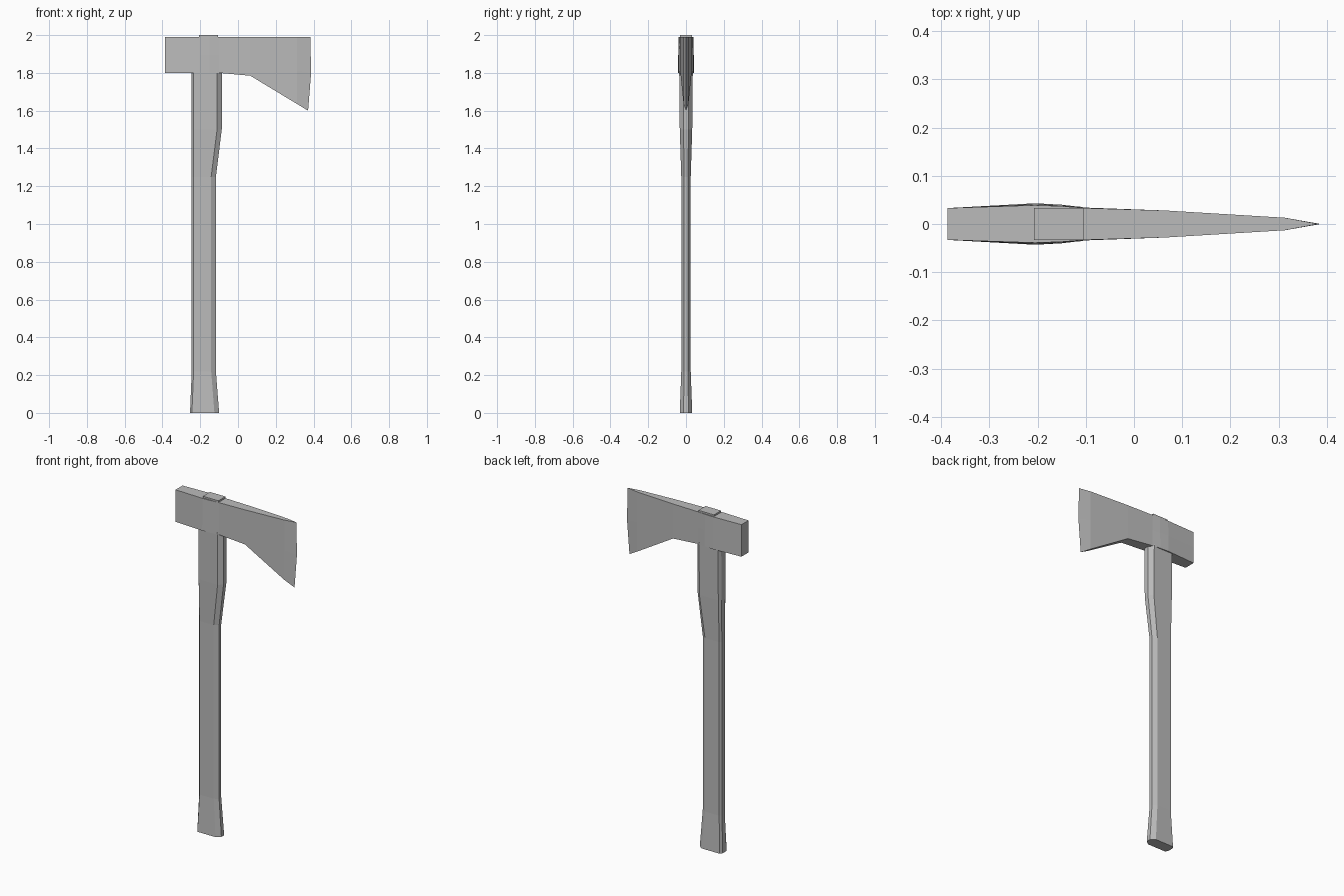
import bpy
import bmesh

cube = bpy.data.objects.get("Cube")
if cube:
    bpy.data.objects.remove(cube, do_unlink=True)

grey = bpy.data.materials.new("plain_grey")
grey.use_nodes = True
colour = (0.5, 0.5, 0.5, 1)
grey.diffuse_color = colour
grey.node_tree.nodes["Principled BSDF"].inputs["Base Color"].default_value = colour


def loft(name, rings):
    """Skin a row of equal-sized closed rings and cap both ends."""
    bm = bmesh.new()
    loops = [[bm.verts.new(p) for p in ring] for ring in rings]
    n = len(loops[0])
    for a, b in zip(loops, loops[1:]):
        for i in range(n):
            j = (i + 1) % n
            bm.faces.new((a[i], a[j], b[j], b[i]))
    bm.faces.new(loops[0])
    bm.faces.new(loops[-1])
    bmesh.ops.remove_doubles(bm, verts=bm.verts, dist=0.0001)
    bmesh.ops.recalc_face_normals(bm, faces=bm.faces)
    mesh = bpy.data.meshes.new(name)
    bm.to_mesh(mesh)
    bm.free()
    mesh.materials.append(grey)
    obj = bpy.data.objects.new(name, mesh)
    bpy.context.collection.objects.link(obj)
    return obj


# Axe head: x, bottom z, half thickness at the top and at the bottom
TOP = 1.99
stations = [
    (-0.387, 1.80, 0.033, 0.033),
    (-0.205, 1.80, 0.039, 0.043),
    (-0.15, 1.80, 0.037, 0.040),
    (-0.10, 1.80, 0.033, 0.034),
    (0.065, 1.785, 0.028, 0.028),
    (0.313, 1.635, 0.013, 0.013),
]
rings = []
for x, low, t, b in stations:
    mid = (low + TOP) / 2
    m = (t + b) / 2
    rings.append([(x, -b, low), (x, -m, mid), (x, -t, TOP),
                  (x, t, TOP), (x, m, mid), (x, b, low)])

# Cutting edge, slightly bowed and brought to a line
edge = [(0.371, 0, 1.60), (0.387, 0, 1.80), (0.383, 0, TOP)]
rings.append(edge + edge[::-1])
loft("axe_head", rings)

# Handle: z, back x, front x, half thickness
levels = [
    (0.0, -0.254, -0.100, 0.033),
    (0.22, -0.245, -0.117, 0.025),
    (1.25, -0.245, -0.117, 0.025),
    (1.50, -0.245, -0.086, 0.033),
    (1.81, -0.245, -0.086, 0.036),
]
rings = []
for z, back, front, w in levels:
    side = [(back, -w * 0.55), (back + 0.010, -w),
            (front - 0.025, -w), (front, -w * 0.4)]
    outline = side + [(x, -y) for x, y in reversed(side)]
    rings.append([(x, y, z) for x, y in outline])
loft("handle", rings)

# Handle tenon showing above the head
loft("handle_tenon", [
    [(-0.207, -0.033, z), (-0.105, -0.033, z),
     (-0.105, 0.033, z), (-0.207, 0.033, z)]
    for z in (1.805, 2.0)
])
